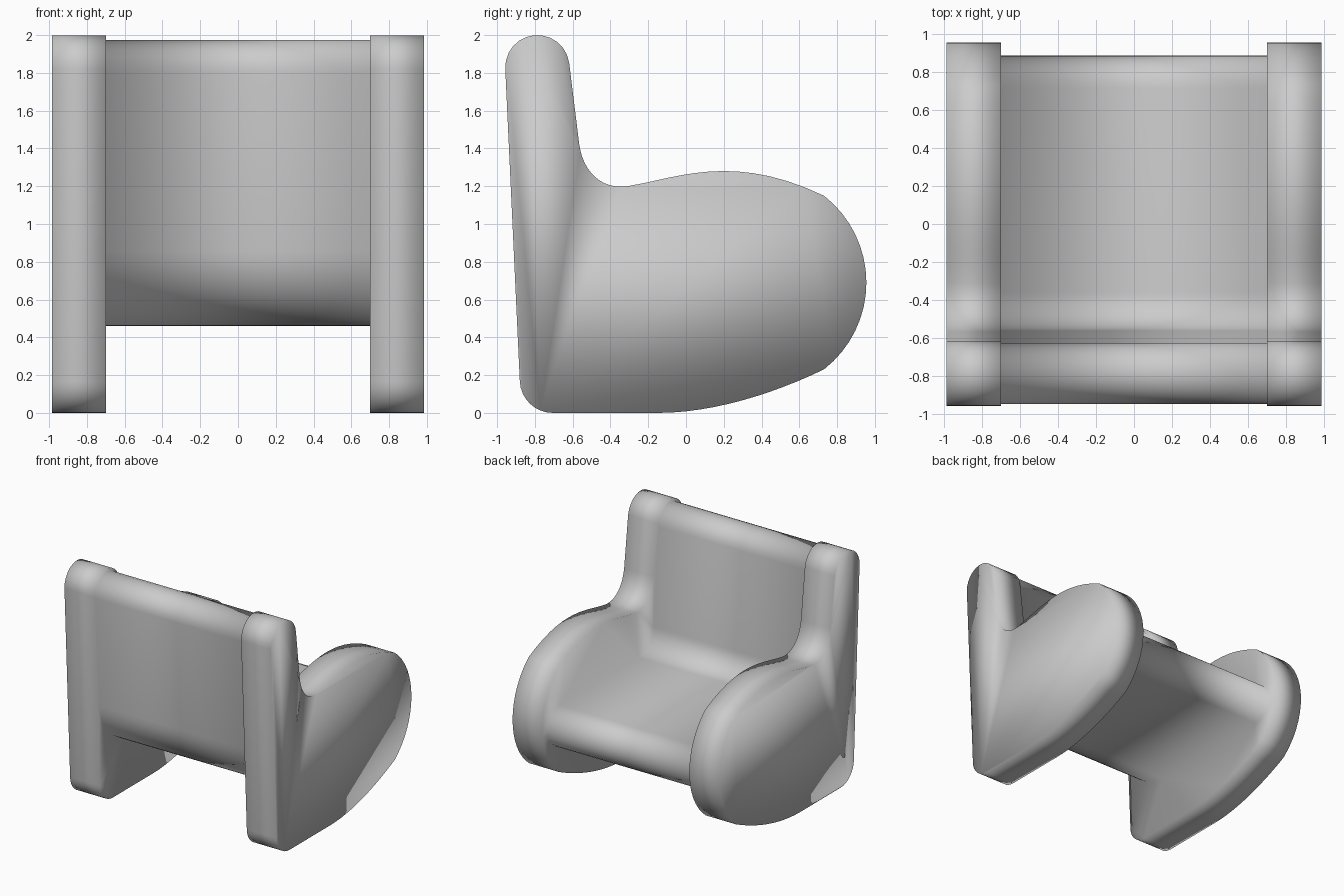
import bpy
import bmesh
from math import cos, sin, radians
from mathutils import Vector
from mathutils.geometry import interpolate_bezier

if "Cube" in bpy.data.objects:
    bpy.data.objects.remove(bpy.data.objects["Cube"], do_unlink=True)

# One plain grey for the whole armchair
grey = bpy.data.materials.new("plain_grey")
grey.use_nodes = True
colour = (0.6, 0.6, 0.6, 1)
grey.diffuse_color = colour
grey.node_tree.nodes["Principled BSDF"].inputs["Base Color"].default_value = colour


def arc(y, z, r, start, end, steps=12):
    """Points on a circular arc in the side plane, angles in degrees."""
    angles = [radians(start + (end - start) * i / steps) for i in range(steps + 1)]
    return [(y + r * cos(a), z + r * sin(a)) for a in angles]


def curve(p, h1, h2, q, steps=12):
    """Points on a curve from p to q, without its two ends."""
    pts = interpolate_bezier(*(Vector((*v, 0)) for v in (p, h1, h2, q)), steps + 1)
    return [(v.x, v.y) for v in pts[1:-1]]


def add_ring(bm, profile, x):
    """Closed loop of vertices along a side profile at the given x."""
    return [bm.verts.new((x, y, z)) for y, z in profile]


def bridge(bm, a, b):
    """Band of quads between two loops of equal length."""
    for i in range(len(a)):
        bm.faces.new((a[i - 1], a[i], b[i], b[i - 1]))


# Side panel: tall rounded back post flowing into a bulbous arm
side = arc(-0.787, 1.83, 0.17, 183, 8)
side += [(-0.565, 1.42)]
side += curve((-0.565, 1.42), (-0.545, 1.28), (-0.45, 1.18), (-0.31, 1.2))
side += [(-0.31, 1.2), (-0.22, 1.217)]
side += curve((-0.22, 1.217), (0.04, 1.275), (0.31, 1.35), (0.73, 1.15))
side += arc(0.372, 0.69, 0.583, 52, -52, 16)
side += curve((0.73, 0.23), (0.46, 0.1), (0.14, 0), (-0.15, 0))
side += [(-0.15, 0)]
side += arc(-0.705, 0.175, 0.175, 270, 183, 8)

# Seat and backrest: one L-shaped cushion with rounded ends
cushion = arc(-0.785, 1.815, 0.16, 183, 5)
cushion += arc(-0.36, 1.0, 0.2, 183, 270, 10)
cushion += arc(0.715, 0.63, 0.17, 90, -90)
cushion += arc(-0.465, 0.88, 0.42, 270, 183, 12)

# The cushion runs between the panels and is joined to their inner walls
bm = bmesh.new()
cushion_ends = []
for sign in (1, -1):
    outer = add_ring(bm, side, sign * 0.985)
    inner = add_ring(bm, side, sign * 0.7)
    end = add_ring(bm, cushion, sign * 0.7)
    bm.faces.new(outer)
    bridge(bm, outer, inner)
    loops = [bm.edges.get((loop[i - 1], loop[i])) or bm.edges.new((loop[i - 1], loop[i]))
             for loop in (inner, end) for i in range(len(loop))]
    bmesh.ops.triangle_fill(bm, edges=loops, use_beauty=True, normal=(-sign, 0, 0))
    cushion_ends.append(end)
bridge(bm, *cushion_ends)

bmesh.ops.recalc_face_normals(bm, faces=bm.faces)
for face in bm.faces:
    face.smooth = True
mesh = bpy.data.meshes.new("armchair")
bm.to_mesh(mesh)
bm.free()
mesh.materials.append(grey)
bpy.context.collection.objects.link(bpy.data.objects.new("armchair", mesh))
